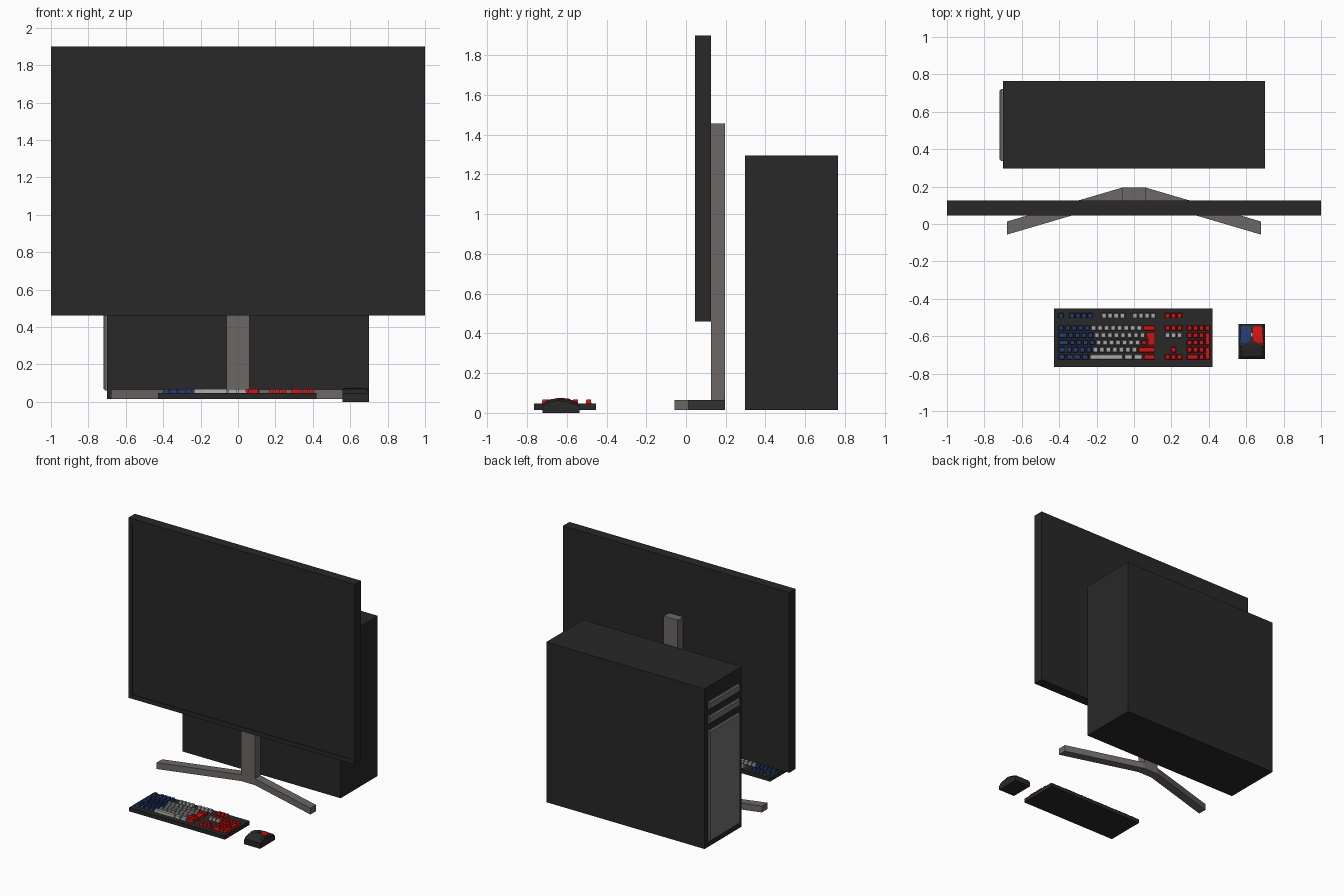
import bpy, bmesh

if "Cube" in bpy.data.objects:
    bpy.data.objects.remove(bpy.data.objects["Cube"])


def material(name, rgb):
    m = bpy.data.materials.new(name)
    m.diffuse_color = (*rgb, 1)
    m.use_nodes = True
    m.node_tree.nodes["Principled BSDF"].inputs["Base Color"].default_value = m.diffuse_color
    return m


BLACK = material("black", (0.021, 0.021, 0.021))
METAL = material("warm_metal", (0.15, 0.135, 0.13))
PANEL = material("panel_grey", (0.17, 0.17, 0.17))
RED = material("red", (0.68, 0.005, 0.005))
BLUE = material("blue", (0.016, 0.045, 0.16))
WHITE = material("white", (0.4, 0.4, 0.4))


def finish(name, bm, mat):
    bmesh.ops.recalc_face_normals(bm, faces=bm.faces[:])
    me = bpy.data.meshes.new(name)
    bm.to_mesh(me)
    bm.free()
    me.materials.append(mat)
    ob = bpy.data.objects.new(name, me)
    bpy.context.collection.objects.link(ob)
    return ob


def loft(bm, rings):
    """Join equal-length closed rings of points and cap both ends."""
    vs = [[bm.verts.new(p) for p in r] for r in rings]
    n = len(vs[0])
    for a, b in zip(vs, vs[1:]):
        for i in range(n):
            bm.faces.new((a[i], a[(i + 1) % n], b[(i + 1) % n], b[i]))
    bm.faces.new(vs[0])
    bm.faces.new(vs[-1])


def prism(bm, outline, z0, z1):
    loft(bm, [[(x, y, z) for x, y in outline] for z in (z0, z1)])


def rect(x0, x1, y0, y1):
    return [(x0, y0), (x1, y0), (x1, y1), (x0, y1)]


def box(name, x, y, z, mat):
    bm = bmesh.new()
    prism(bm, rect(*x, *y), *z)
    return finish(name, bm, mat)


# Monitor with a shallow recessed screen
bm = bmesh.new()
prism(bm, rect(-1, 1, 0.045, 0.125), 0.46, 1.9)
bm.normal_update()
front = min(bm.faces, key=lambda f: f.calc_center_median().y)
bmesh.ops.inset_region(bm, faces=[front], thickness=0.045)
bmesh.ops.translate(bm, verts=front.verts[:], vec=(0, 0.001, 0))
ring = bmesh.ops.extrude_discrete_faces(bm, faces=[front])["faces"][0]
bmesh.ops.translate(bm, verts=ring.verts[:], vec=(0, 0.007, 0))
finish("monitor", bm, BLACK)

# Stand: upright post and V-shaped foot
box("stand_post", (-0.062, 0.062), (0.125, 0.195), (0.015, 1.455), METAL)
half = [(0.062, 0.195), (0.68, 0.013), (0.68, -0.057), (0.062, 0.125)]
bm = bmesh.new()
prism(bm, half + [(-x, y) for x, y in reversed(half)], 0.015, 0.066)
finish("stand_foot", bm, METAL)

# Computer case with raised, bevelled panels on one end
box("computer_case", (-0.7, 0.7), (0.297, 0.765), (0.015, 1.295), BLACK)
for name, z0, z1 in (("upper_drive_panel", 1.115, 1.177),
                     ("lower_drive_panel", 1.0, 1.06),
                     ("main_case_panel", 0.06, 0.945)):
    bm = bmesh.new()
    rings = []
    for x, d in ((-0.699, 0), (-0.71, 0), (-0.718, 0.008)):
        rings.append([(x, y, z) for y, z in
                      rect(0.338 + d, 0.722 - d, z0 + d, z1 - d)])
    loft(bm, rings)
    finish(name, bm, PANEL)

# Keyboard body
box("keyboard_body", (-0.427, 0.42), (-0.765, -0.453), (0.015, 0.046), BLACK)

# Keycaps, gathered into one mesh per colour
caps = {"blue": bmesh.new(), "white": bmesh.new(), "red": bmesh.new()}
U, X0 = 0.0348, -0.407
ROWS = [-0.556, -0.595, -0.634, -0.672, -0.711]


def key(x, y, w=0.027, h=0.028, colour=None):
    colour = colour or ("blue" if x < -0.22 else "white" if x < 0.052 else "red")
    rings = []
    for z, d in ((0.045, 0), (0.067, 0.0025)):
        a, b = w / 2 - d, h / 2 - d
        rings.append([(px, py, z) for px, py in rect(x - a, x + a, y - b, y + b)])
    loft(caps[colour], rings)


# Function row
key(-0.39, -0.49)
for start, colour in ((-0.332, "blue"), (-0.16, "white"), (0.005, "white")):
    for i in range(4):
        key(start + i * 0.0325, -0.49, colour=colour)
# Main block, widths in key units
LAYOUT = [[1] * 13 + [2], [1.5] + [1] * 12, [1.75] + [1] * 12,
          [1.25] + [1] * 11 + [2.75], [1.2] * 4 + [5.3, 1.5, 1.5, 1.9]]
for y, widths in zip(ROWS, LAYOUT):
    u = 0
    for w in widths:
        key(X0 + (u + w / 2) * U, y, w * U - 0.008,
            colour="white" if w in (5.3,) else None)
        u += w
# L-shaped enter key
r, l1, l2 = X0 + 15 * U - 0.004, X0 + 13.5 * U + 0.004, X0 + 13.75 * U + 0.004
prism(caps["red"], [(l1, -0.581), (l1, -0.609), (l2, -0.609), (l2, -0.648),
                    (r, -0.648), (r, -0.581)], 0.045, 0.067)
# Navigation and arrow keys
for x in (0.18, 0.212, 0.244):
    key(x, -0.49)
    key(x, ROWS[0])
    key(x, ROWS[1], colour="white")
    key(x, ROWS[4])
key(0.212, ROWS[3])
# Number pad
PAD = [0.297, 0.329, 0.361, 0.393]
for x in PAD:
    key(x, ROWS[0])
for x in PAD[:3]:
    for y in ROWS[1:4]:
        key(x, y)
key(0.313, ROWS[4], 0.059)
key(PAD[2], ROWS[4])
for i in (1, 3):
    key(PAD[3], (ROWS[i] + ROWS[i + 1]) / 2, 0.027, 0.067)
for colour, mat in (("blue", BLUE), ("white", WHITE), ("red", RED)):
    finish(colour + "_keys", caps[colour], mat)

# Mouse: arched body lofted front to back
ARCH = [(-0.722, 0.045), (-0.705, 0.061), (-0.675, 0.070), (-0.64, 0.074),
        (-0.60, 0.068), (-0.565, 0.058), (-0.535, 0.044)]


def arch(y):
    for (a, za), (b, zb) in zip(ARCH, ARCH[1:]):
        if y <= b:
            return za + (zb - za) * (y - a) / (b - a)
    return ARCH[-1][1]


ML, MR, MC = 0.558, 0.70, 0.629
bm = bmesh.new()
loft(bm, [[(ML, y, 0), (MR, y, 0), (MR, y, z - 0.012), (MR - 0.014, y, z),
           (ML + 0.014, y, z), (ML, y, z - 0.012)] for y, z in ARCH])
finish("mouse_body", bm, BLACK)

# Mouse buttons follow the arch, with slanted rear edges
for name, s, mat in (("left_mouse_button", -1, BLUE), ("right_mouse_button", 1, RED)):
    bm = bmesh.new()
    rings = []
    for t in (0, 0.25, 0.5, 0.75, 1):
        inner, outer = -0.622 + t * 0.074, -0.652 + t * 0.104
        xi, xo = MC + s * 0.006, MC + s * (0.064 - 0.008 * t)
        zi, zo = arch(inner), arch(outer)
        rings.append([(xi, inner, zi - 0.01), (xo, outer, zo - 0.012),
                      (xo, outer, zo + 0.001), (xi, inner, zi + 0.004)])
    loft(bm, rings)
    finish(name, bm, mat)

# Scroll wheel
bpy.ops.mesh.primitive_cylinder_add(vertices=16, radius=0.017, depth=0.008,
                                    location=(MC, -0.595, 0.056),
                                    rotation=(0, 1.5708, 0))
wheel = bpy.context.object
wheel.name = "scroll_wheel"
wheel.data.materials.append(WHITE)
